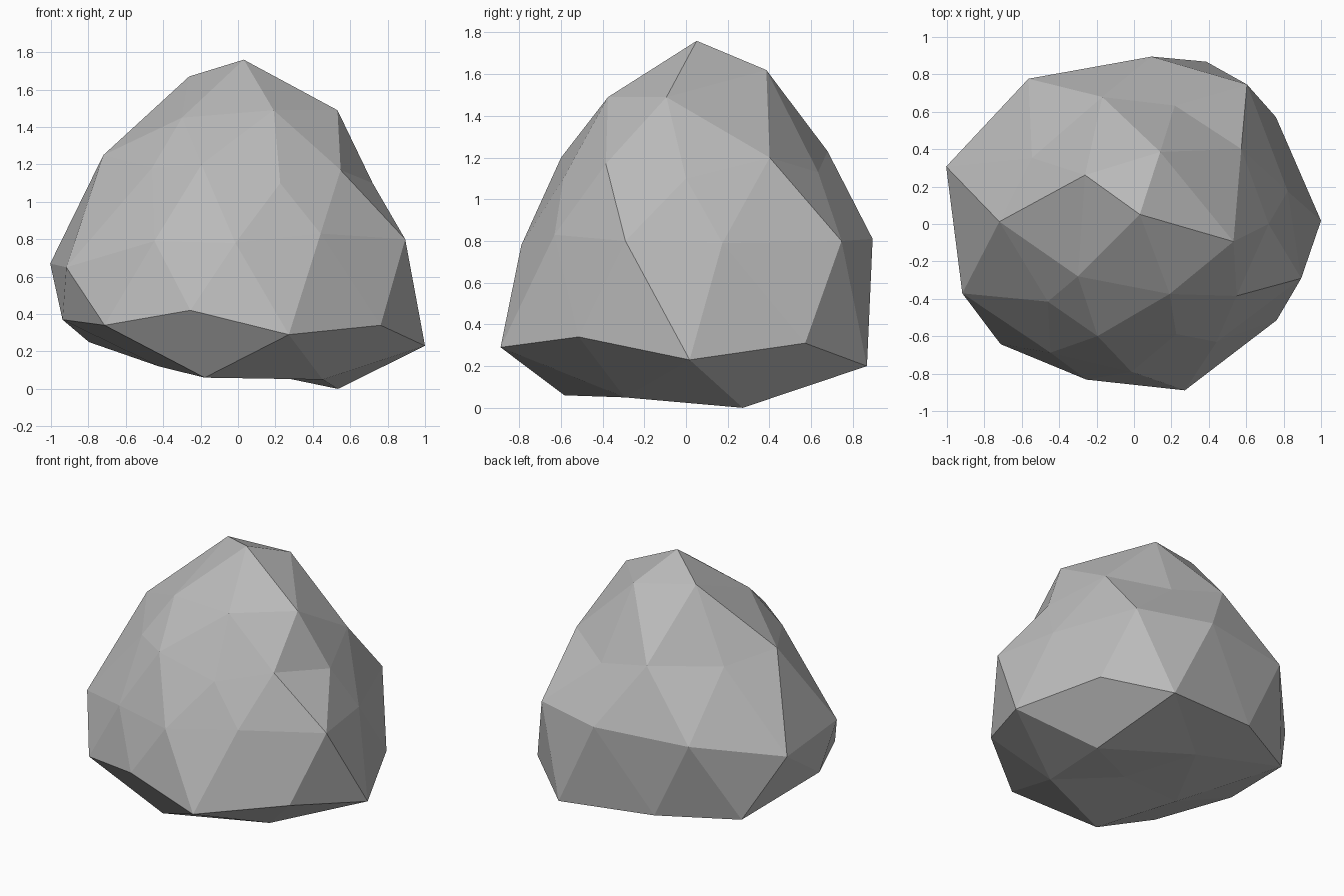
import bpy
import bmesh
from math import atan2, cos, degrees, radians, sin

default_cube = bpy.data.objects.get("Cube")
if default_cube:
    bpy.data.objects.remove(default_cube, do_unlink=True)


def make_material(name, color):
    material = bpy.data.materials.new(name)
    material.use_nodes = True
    material.diffuse_color = color
    shader = material.node_tree.nodes["Principled BSDF"]
    shader.inputs["Base Color"].default_value = color
    shader.inputs["Roughness"].default_value = 0.9
    return material


# Rock outlines from top to bottom, spread evenly around the vertical axis.
# Each point holds its radius, height and sideways drift in degrees.
crown = [(.54, 1.49, -10), (.41, 1.62, -2), (.37, 1.67, -9),
         (.41, 1.45, 7), (.42, 1.49, 9)]
shoulder = [(.72, 1.1, 0), (.7, 1.2, -1), (.67, 1.13, -1), (.7, 1.23, -4),
            (.65, 1.2, 3), (.72, 1.25, -1), (.62, 1.18, 6), (.63, 1.2, 0),
            (.63, 1.1, 3), (.67, 1.17, 1)]
belly = [(.84, .79, -6), (.96, .8, -3), (.9, .81, -6), (.96, .8, 0),
         (1.05, .67, 1), (.99, .65, 4), (.82, .79, 3), (.79, .78, -1),
         (.77, .83, -1), (.94, .8, 0)]
foot = [(1, .23, 1), (.95, .31, 1), (.95, .2, -6), (.84, .25, 3),
        (.95, .25, 3), (.95, .37, 9), (.96, .34, 6), (.87, .42, 1),
        (.93, .29, -1), (.92, .34, 2)]
underside = [(.6, 0, -9), (.45, .15, 4), (.43, .12, 11),
             (.61, .06, 1), (.54, .05, 3)]
tip = [(.06, 1.76, 59)]
base = [(.06, .1, -30)]

# Level on the unit sphere, angle of the first point, outline
rings = [(1, 0, tip), (.85, 0, crown), (.49, 0, shoulder), (0, 18, belly),
         (-.49, 0, foot), (-.85, 36, underside), (-1, 0, base)]


def shape_vertex(vert):
    """Move a sphere vertex to its place on the nearest rock outline."""
    level, start, outline = min(rings, key=lambda ring: abs(ring[0] - vert.co.z))
    step = 360 / len(outline)
    angle = degrees(atan2(vert.co.y, vert.co.x))
    index = round((angle - start) / step) % len(outline)
    radius, height, drift = outline[index]
    turn = radians(start + index * step + drift)
    vert.co = (radius * cos(turn), radius * sin(turn), height)


# Faceted boulder
bm = bmesh.new()
bmesh.ops.create_icosphere(bm, subdivisions=2, radius=1)
for vert in bm.verts:
    shape_vertex(vert)
bmesh.ops.recalc_face_normals(bm, faces=bm.faces)
mesh = bpy.data.meshes.new("boulder")
bm.to_mesh(mesh)
bm.free()
mesh.materials.append(make_material("stone grey", (.5, .5, .5, 1)))
boulder = bpy.data.objects.new("boulder", mesh)
bpy.context.collection.objects.link(boulder)
